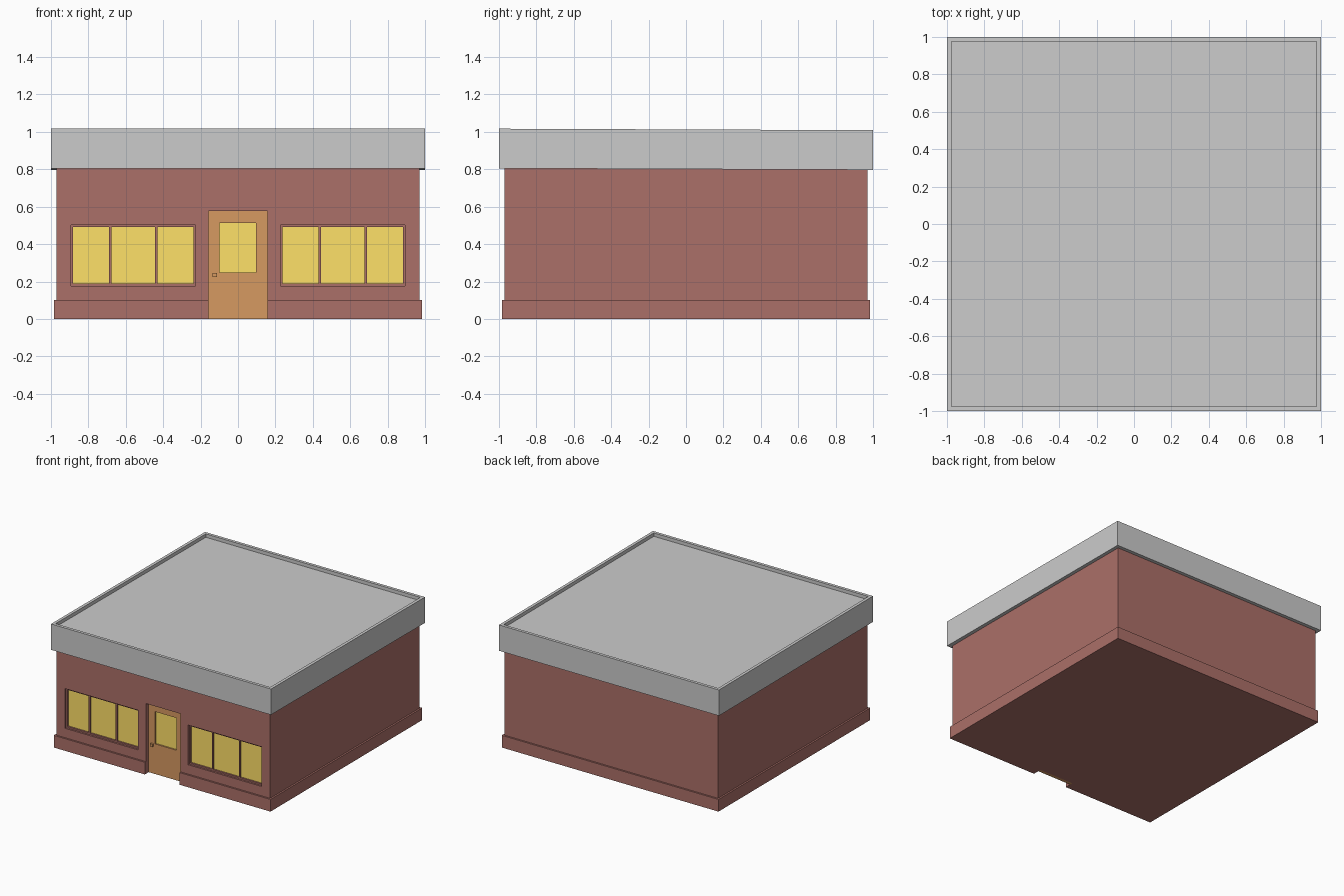
import bpy, bmesh

if "Cube" in bpy.data.objects:
    bpy.data.objects.remove(bpy.data.objects["Cube"])


def material(name, rgb):
    m = bpy.data.materials.new(name)
    m.diffuse_color = (*rgb, 1)
    m.use_nodes = True
    m.node_tree.nodes["Principled BSDF"].inputs["Base Color"].default_value = m.diffuse_color
    return m


BRICK = material("brick", (0.41, 0.16, 0.14))
WOOD = material("wood", (0.67, 0.32, 0.12))
GLASS = material("lit_glass", (1.0, 0.75, 0.14))


def finish(bm, name, mat=None):
    bmesh.ops.recalc_face_normals(bm, faces=bm.faces[:])
    me = bpy.data.meshes.new(name)
    bm.to_mesh(me)
    bm.free()
    ob = bpy.data.objects.new(name, me)
    bpy.context.collection.objects.link(ob)
    if mat:
        me.materials.append(mat)
    return ob


def box_bm(x, y, z):
    bm = bmesh.new()
    bmesh.ops.create_cube(bm, size=1)
    for v in bm.verts:
        v.co = [lo + (c + 0.5) * (hi - lo) for c, (lo, hi) in zip(v.co, (x, y, z))]
    return bm


def box(name, x, y, z, mat=None):
    return finish(box_bm(x, y, z), name, mat)


def step_top(bm, inset, new_z):
    """Inset the top face, then extrude it up or down to new_z."""
    top = max(bm.faces, key=lambda f: f.calc_center_median().z)
    bmesh.ops.inset_individual(bm, faces=[top], thickness=inset)
    new = bmesh.ops.extrude_discrete_faces(bm, faces=[top])["faces"][0]
    for v in new.verts:
        v.co.z = new_z


def cut(target, x, y, z):
    cutter = box("cutter", x, y, z)
    cutter.hide_render = True
    mod = target.modifiers.new("cut", "BOOLEAN")
    mod.operation, mod.object, mod.solver = "DIFFERENCE", cutter, "EXACT"
    bpy.context.view_layer.objects.active = target
    bpy.ops.object.modifier_apply(modifier=mod.name)
    bpy.data.objects.remove(cutter)


# Brick walls with a stepped plinth
bm = box_bm((-0.985, 0.985), (-0.985, 0.985), (0, 0.1))
step_top(bm, 0.02, 0.803)
walls = finish(bm, "walls", BRICK)

# Flat roof with a shallow parapet, falling slightly to the back
bm = box_bm((-1, 1), (-1, 1), (0.801, 1.013))
step_top(bm, 0.035, 0.985)
for v in bm.verts:
    v.co.z -= 0.004 * v.co.y
finish(bm, "roof")

# Recessed door with a sunken pane and a handle
DW, DY = 0.157, -0.935
cut(walls, (-DW, DW), (-1.1, DY + 0.025), (-0.1, 0.577))
door = box("door", (-DW, DW), (DY, DY + 0.025), (0, 0.577), WOOD)
cut(door, (-0.099, 0.096), (-1.1, DY + 0.015), (0.247, 0.512))
box("door_glass", (-0.099, 0.096), (DY + 0.012, DY + 0.02), (0.247, 0.512), GLASS)
box("door_handle", (-0.135, -0.113), (DY - 0.015, DY), (0.224, 0.246), WOOD)

# Two three-light windows
for side, c in (("left", -0.56), ("right", 0.56)):
    x0, x1, z0, z1, t = c - 0.333, c + 0.333, 0.177, 0.503, 0.012
    back, frame, pane = -0.932, -0.956, -0.942
    cut(walls, (x0, x1), (-1.1, back), (z0, z1))
    box(side + "_window_glass", (x0 + t, x1 - t), (pane, back), (z0 + t, z1 - t), GLASS)
    for i, z in enumerate((z0, z1 - t)):
        box(f"{side}_window_rail_{i}", (x0, x1), (frame, back), (z, z + t), BRICK)
    for i, x in enumerate((x0, c - 0.129, c + 0.117, x1 - t)):
        box(f"{side}_window_post_{i}", (x, x + t), (frame, back), (z0 + t, z1 - t), BRICK)
